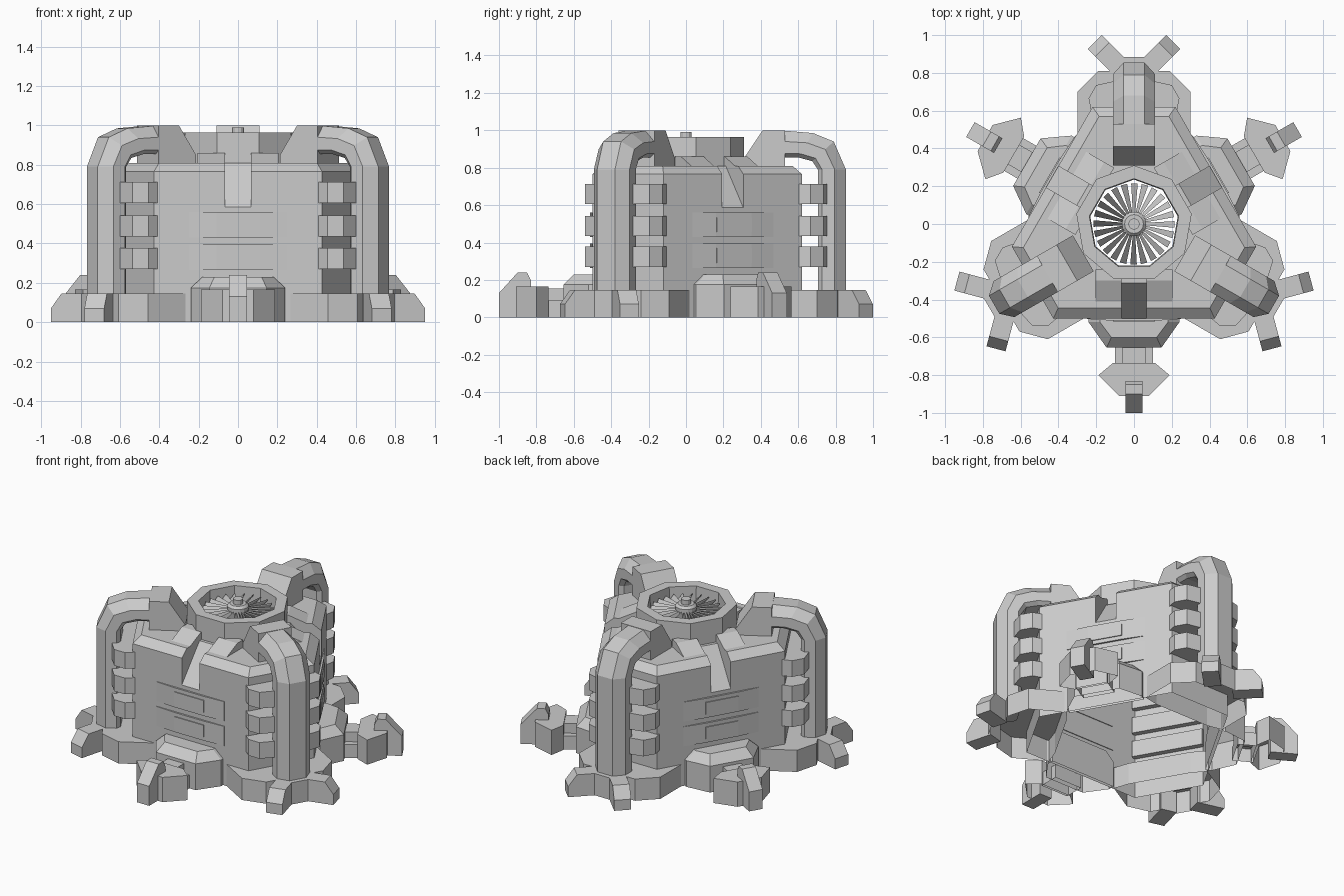
import bpy, bmesh
from math import sin, cos, pi, radians
from mathutils import Vector, Matrix

if "Cube" in bpy.data.objects:
    bpy.data.objects.remove(bpy.data.objects["Cube"])


def loft(name, rings, lo=True, hi=True, copies=3):
    """Skin a list of equal-length point rings and repeat the part about z."""
    bm = bmesh.new()
    vs = [[bm.verts.new(p) for p in r] for r in rings]
    n = len(rings[0])
    for a, b in zip(vs, vs[1:]):
        for i in range(n):
            j = (i + 1) % n
            bm.faces.new((a[i], a[j], b[j], b[i]))
    if lo:
        bm.faces.new(vs[0][::-1])
    if hi:
        bm.faces.new(vs[-1])
    bmesh.ops.recalc_face_normals(bm, faces=bm.faces)
    me = bpy.data.meshes.new(name)
    bm.to_mesh(me)
    bm.free()
    objs = []
    for k in range(copies):
        ob = bpy.data.objects.new(name, me)
        ob.rotation_euler.z = k * 2 * pi / 3
        bpy.context.collection.objects.link(ob)
        objs.append(ob)
    return objs


def level(outline, z):
    return [(x, y, z) for x, y in outline]


def mirror(half):
    """Complete an outline from its +x half."""
    return half + [(-x, y) for x, y in reversed(half)]


def prism(name, outline, z0, z1, **kw):
    return loft(name, [level(outline, z0), level(outline, z1)], lo=z0 > 0, **kw)


def side_profile(name, pts, x0, x1, **kw):
    """Extrude a (y, z) profile across x."""
    return loft(name, [[(x, y, z) for y, z in pts] for x in (x0, x1)], **kw)


def ngon(n, r, z):
    return [(r * sin(2 * pi * i / n), r * cos(2 * pi * i / n), z) for i in range(n)]


def hexagon(face, corner):
    """Triangle with cut corners: face distance and corner distance."""
    h = (2 * face - corner) * math_tan30
    pts = []
    for k in range(3):
        a = radians(120 * k)
        for t in (h, -h):
            pts.append((t * cos(a) - corner * sin(a), t * sin(a) + corner * cos(a)))
    return pts


math_tan30 = sin(pi / 6) / cos(pi / 6)

# main housing with bevelled top
wall, top = hexagon(.50, .62), hexagon(.445, .57)
body = loft("housing", [level(wall, 0), level(wall, .765), level(top, .81)], copies=1)[0]

# cutters: sloping notch in each face and the fan well
cutters = side_profile("notch_cutter", [(-.27, .86), (-.505, .58), (-.6, .58), (-.6, .86)], -.065, .065)
cutters += loft("well_cutter", [ngon(9, .235, -.1), ngon(9, .235, .9)], copies=1)
for c in cutters:
    c.hide_render = True
    m = body.modifiers.new("cut", 'BOOLEAN')
    m.operation, m.solver, m.object = 'DIFFERENCE', 'EXACT', c
bpy.context.view_layer.update()
cut = bpy.data.meshes.new_from_object(body.evaluated_get(bpy.context.evaluated_depsgraph_get()))
body.modifiers.clear()
body.data = cut
for c in cutters:
    bpy.data.objects.remove(c)

# open the hollow underside and remove the well lining
bm = bmesh.new()
bm.from_mesh(cut)
gone = [f for f in bm.faces if all(v.co.z < .001 for v in f.verts)
        or all(v.co.xy.length < .24 for v in f.verts)]
bmesh.ops.delete(bm, geom=gone, context='FACES')
bm.to_mesh(cut)
bm.free()

# corner base plates
plate = mirror([(.2, .45), (.3, .47), (.3, .7), (.19, .81), (.13, .81), (.07, .885)])
prism("corner_plate", plate, 0, .145)

# splayed feet on each corner plate
for s in (1, -1):
    d, n = Vector((s, 1)).normalized(), Vector((1, -s)).normalized() * .052
    end = Vector((s * .207, .963))
    rings = []
    for back, z in ((.18, .145), (.055, .145), (0, .07)):
        p = end - d * back
        a, b = p + n, p - n
        rings.append([(*a, 0), (*b, 0), (*b, z), (*a, z)])
    loft("corner_foot", rings)

# cooling fins wrapped round the corners
fin = mirror([(.225, .585), (.24, .665), (.2, .735), (.11, .755)])
for z in (.27, .435, .605):
    prism("cooling_fin", fin, z, z + .108)

# bent corner pipes: pairs of outer and inner path points (y, z)
path = [((.855, .14), (.705, .14)), ((.855, .79), (.705, .79)), ((.79, .94), (.675, .835)),
        ((.68, .985), (.6, .855)), ((.5, 1.0), (.5, .855))]
section = [(.085, 0), (.11, .15), (.11, .6), (.055, 1), (-.055, 1), (-.11, .6), (-.11, .15), (-.085, 0)]
loft("corner_pipe", [[(t, i[0] + s * (o[0] - i[0]), i[1] + s * (o[1] - i[1])) for t, s in section]
                     for o, i in path])

# pipe anchor on the roof
side_profile("pipe_anchor", [(.31, .80), (.31, .85), (.41, 1.0), (.53, 1.0), (.53, .80)], -.11, .11)

# small wedges either side of each notch
for s in (1, -1):
    side_profile("roof_wedge", [(-.24, .80), (-.24, .86), (-.30, .86), (-.41, .81), (-.41, .80)],
                 s * .065, s * .205)

# shallow bulging panels and their windows
for z in (.265, .43):
    bulge = mirror([(.25, -.495), (.25, -.503), (.11, -.512)])
    prism("face_panel", bulge, z, z + .13)
    prism("panel_window", mirror([(.108, -.50), (.108, -.518)]), z + .025, z + .105)

# front box at the foot of each face
loft("face_box", [level(mirror([(.24, -.48), (.24, -.52), (.145, -.655)]), z) for z in (0, .175)]
     + [level(mirror([(.18, -.48), (.18, -.52), (.12, -.6)]), .23)], lo=False)

# link arm, outrigger head and claw
prism("outrigger_arm", mirror([(.1, -.62), (.1, -.75)]), 0, .09)
prism("outrigger_rod", mirror([(.06, -.62), (.06, -.75)]), .08, .155)
prism("outrigger_head", mirror([(.11, -.735), (.188, -.8), (.08, -.91)]), 0, .165)
side_profile("outrigger_claw", [(-.83, .0), (-.83, .2), (-.85, .24), (-.9, .24), (-1.0, .13), (-1.0, 0)],
             -.045, .045)

# fan shroud, hub and cap
loft("fan_shroud", [ngon(9, .31, .80), ngon(9, .31, .965), ngon(9, .24, .965), ngon(9, .235, .80)],
     lo=False, hi=False, copies=1)
loft("fan_hub", [ngon(16, .065, .86), ngon(16, .065, .945), ngon(16, .05, .96)], copies=1)
loft("fan_cap", [ngon(12, .03, .95), ngon(12, .03, .99)], copies=1)

# fan blades: pitched thin vanes
bm = bmesh.new()
for k in range(24):
    rot = Matrix.Rotation(2 * pi * k / 24, 3, 'Z')
    lo_z, hi_z = .885, .925
    pts = [(.05, -.006, hi_z), (.215, -.02, hi_z), (.215, .015, lo_z), (.05, .006, lo_z)]
    a = [bm.verts.new(rot @ Vector(p)) for p in pts]
    b = [bm.verts.new(rot @ (Vector(p) - Vector((0, 0, .008)))) for p in pts]
    bm.faces.new(a)
    bm.faces.new(b[::-1])
    for i in range(4):
        j = (i + 1) % 4
        bm.faces.new((a[i], b[i], b[j], a[j]))
bmesh.ops.recalc_face_normals(bm, faces=bm.faces)
me = bpy.data.meshes.new("fan_blades")
bm.to_mesh(me)
bm.free()
bpy.context.collection.objects.link(bpy.data.objects.new("fan_blades", me))
